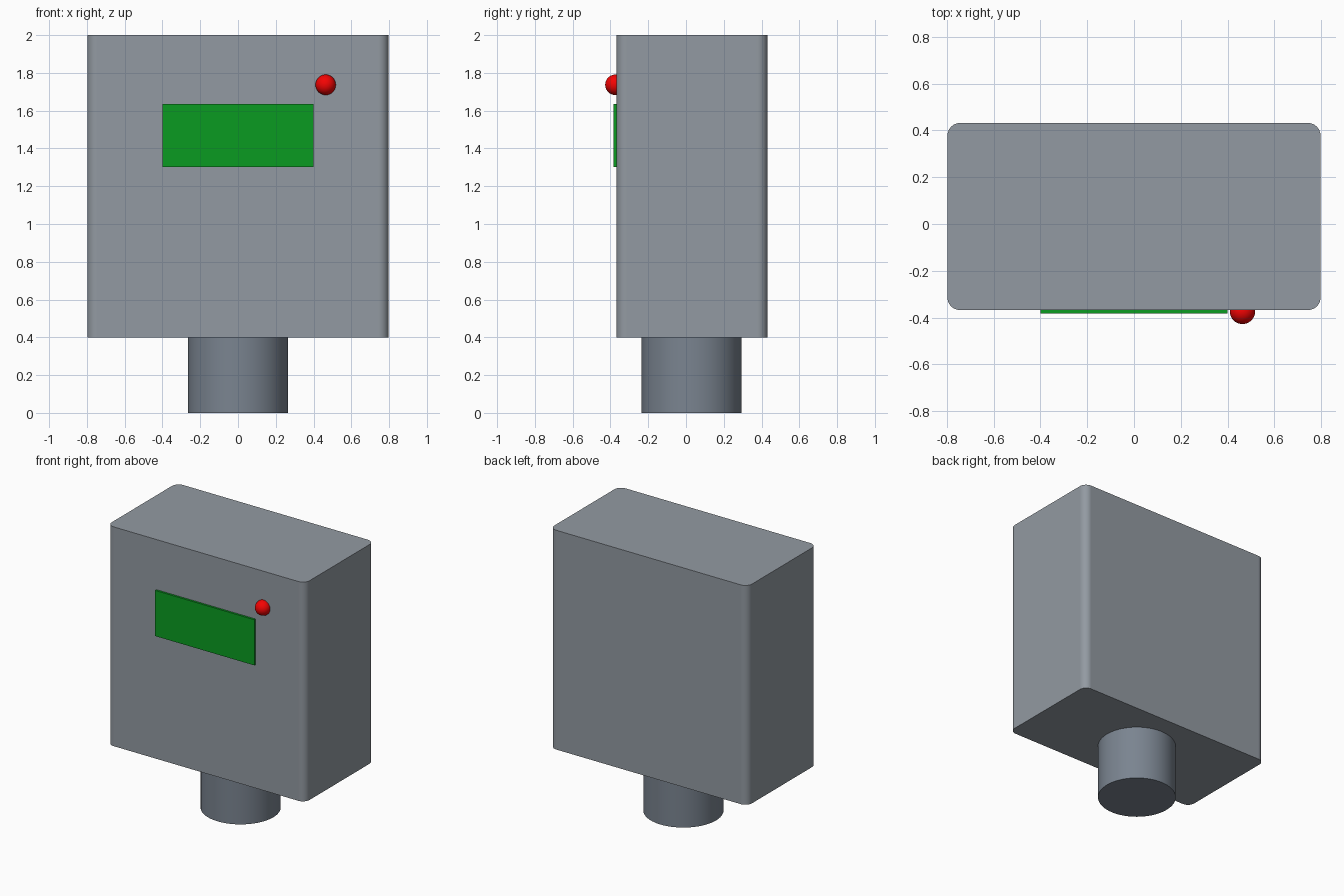
import bpy, bmesh, math

if "Cube" in bpy.data.objects:
    bpy.data.objects.remove(bpy.data.objects["Cube"])

CY = 0.032  # depth centre of the housing and its post


def paint(obj, name, color):
    mat = bpy.data.materials.new(name)
    mat.diffuse_color = color
    mat.use_nodes = True
    mat.node_tree.nodes["Principled BSDF"].inputs["Base Color"].default_value = mat.diffuse_color
    obj.data.materials.append(mat)


def smooth(obj):
    bpy.ops.object.select_all(action='DESELECT')
    obj.select_set(True)
    bpy.context.view_layer.objects.active = obj
    bpy.ops.object.shade_smooth_by_angle(angle=math.radians(30))


def box(name, size, center, radius=0.0):
    """Box with optionally rounded vertical edges."""
    bm = bmesh.new()
    bmesh.ops.create_cube(bm, size=1)
    bmesh.ops.scale(bm, vec=size, verts=bm.verts)
    if radius:
        upright = [e for e in bm.edges
                   if abs(e.verts[0].co.z - e.verts[1].co.z) > 1e-4]
        bmesh.ops.bevel(bm, geom=upright, offset=radius, segments=8,
                        profile=0.5, affect='EDGES')
        # Keep the broad flat sides flat-shaded beside the rounded corners
        for f in bm.faces:
            f.smooth = True
    mesh = bpy.data.meshes.new(name)
    bm.to_mesh(mesh)
    bm.free()
    obj = bpy.data.objects.new(name, mesh)
    bpy.context.collection.objects.link(obj)
    obj.location = center
    return obj


# Housing with rounded vertical corners
housing = box("housing", (1.596, 0.8, 1.6), (0, CY, 1.2), radius=0.054)
paint(housing, "blue_grey", (0.29, 0.323, 0.36, 1))
smooth(housing)
weighted = housing.modifiers.new("flat_sides", 'WEIGHTED_NORMAL')
weighted.keep_sharp = True

# Round mounting post under the housing
bpy.ops.mesh.primitive_cylinder_add(vertices=64, radius=0.265, depth=0.4,
                                    location=(0, CY - 0.002, 0.2))
post = bpy.context.object
post.name = "mounting_post"
paint(post, "dark_blue_grey", (0.195, 0.231, 0.279, 1))
smooth(post)

# Green display panel standing slightly proud of the front
display = box("display_panel", (0.8, 0.026, 0.333), (0, -0.37, 1.468))
paint(display, "green", (0.003, 0.33, 0.015, 1))

# Red indicator lamp
bpy.ops.mesh.primitive_uv_sphere_add(segments=32, ring_count=16, radius=0.054,
                                     location=(0.464, -0.374, 1.737))
lamp = bpy.context.object
lamp.name = "indicator_lamp"
paint(lamp, "red", (0.9, 0.001, 0.001, 1))
smooth(lamp)
